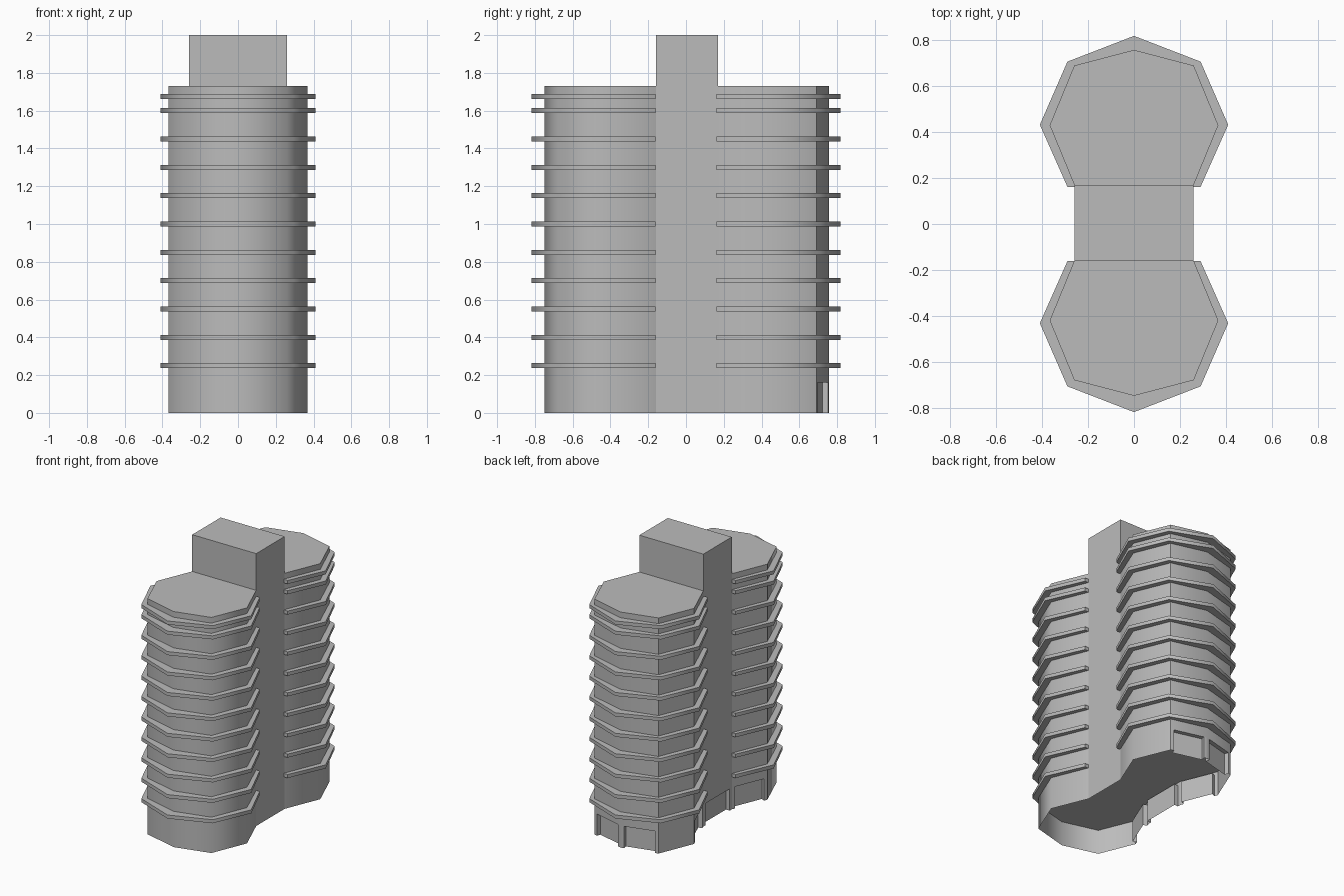
import bpy
import bmesh
from math import radians
from mathutils import Vector

if "Cube" in bpy.data.objects:
    bpy.data.objects.remove(bpy.data.objects["Cube"], do_unlink=True)

GREY = (0.5, 0.5, 0.5, 1)
concrete = bpy.data.materials.new("grey_concrete")
concrete.use_nodes = True
concrete.diffuse_color = GREY
concrete.node_tree.nodes["Principled BSDF"].inputs["Base Color"].default_value = GREY

BAY_TOP, CEILING, ROOF, TOP = 0.16, 0.18, 1.73, 2.0
CORE_BACK, CORE_FRONT = 0.17, -0.16


def finish(bm, name):
    bmesh.ops.remove_doubles(bm, verts=bm.verts, dist=0.0005)
    mesh = bpy.data.meshes.new(name)
    bm.to_mesh(mesh)
    bm.free()
    obj = bpy.data.objects.new(name, mesh)
    bpy.context.collection.objects.link(obj)
    mesh.materials.append(concrete)
    bpy.ops.object.select_all(action="DESELECT")
    obj.select_set(True)
    bpy.context.view_layer.objects.active = obj
    bpy.ops.object.shade_smooth_by_angle(angle=radians(60))
    return obj


def face(bm, points):
    return bm.faces.new([bm.verts.new(p) for p in points])


def wall(bm, a, b, low, high):
    face(bm, [(a.x, a.y, low), (b.x, b.y, low), (b.x, b.y, high), (a.x, a.y, high)])


def flat(bm, pts, z, down=False):
    face(bm, [(p.x, p.y, z) for p in (reversed(pts) if down else pts)])


def half_round(widths_depths, side, inner):
    """Counter-clockwise lobe outline opening towards the core."""
    right = [Vector((x, y)) for x, y in widths_depths]
    left = [Vector((-p.x, p.y)) for p in reversed(right[:-1])]
    return [Vector((side * p.x, side * p.y + inner)) for p in right + left]


def recessed_bay(bm, a, b, margin=0.025, depth=0.03):
    """Ground-floor panel set back between two pillars."""
    along = (b - a).normalized()
    inward = Vector((-along.y, along.x)) * depth
    p, q = a + along * margin, b - along * margin
    path = [a, p, p + inward, q + inward, q, b]
    for s, e in zip(path, path[1:]):
        wall(bm, s, e, 0, BAY_TOP)
    flat(bm, [p, q, q + inward, p + inward], BAY_TOP, down=True)


def shell(name, pts, edges, bays, top):
    """Tower part with a hollow ground floor."""
    bm = bmesh.new()
    for i in edges:
        a, b = pts[i], pts[(i + 1) % len(pts)]
        if i in bays:
            recessed_bay(bm, a, b)
            wall(bm, a, b, BAY_TOP, top)
        else:
            wall(bm, a, b, 0, top)
    flat(bm, pts, CEILING, down=True)
    flat(bm, pts, top)
    return bm


# Two angular towers
lobe = [(0.26, 0), (0.367, 0.26), (0.26, 0.52), (0, 0.588)]
for label, side, inner, bays in (("back", 1, CORE_BACK, (2, 3, 5)),
                                 ("front", -1, CORE_FRONT, (0,))):
    pts = half_round(lobe, side, inner)
    finish(shell(label, pts, range(6), bays, ROOF), label + "_tower")

# Taller lift core between the towers
core = [Vector(p) for p in ((-0.26, CORE_BACK), (-0.26, CORE_FRONT),
                            (0.26, CORE_FRONT), (0.26, CORE_BACK))]
bm = shell("core", core, (0, 2), (0,), TOP)
wall(bm, core[1], core[2], ROOF, TOP)
wall(bm, core[3], core[0], ROOF, TOP)
finish(bm, "lift_core")

# Projecting floor slabs around each tower
slab = [(0.29, 0), (0.41, 0.27), (0.29, 0.545), (0, 0.657)]
heights = [0.25 + 0.15 * i for i in range(10)] + [1.675]
for label, side in (("back", 1), ("front", -1)):
    pts = half_round(slab, side, side * 0.162)
    for number, z in enumerate(heights, 1):
        bm = bmesh.new()
        low, high = z - 0.013, z + 0.013
        for a, b in zip(pts, pts[1:] + pts[:1]):
            wall(bm, a, b, low, high)
        flat(bm, pts, low, down=True)
        flat(bm, pts, high)
        finish(bm, f"{label}_slab_{number}")
